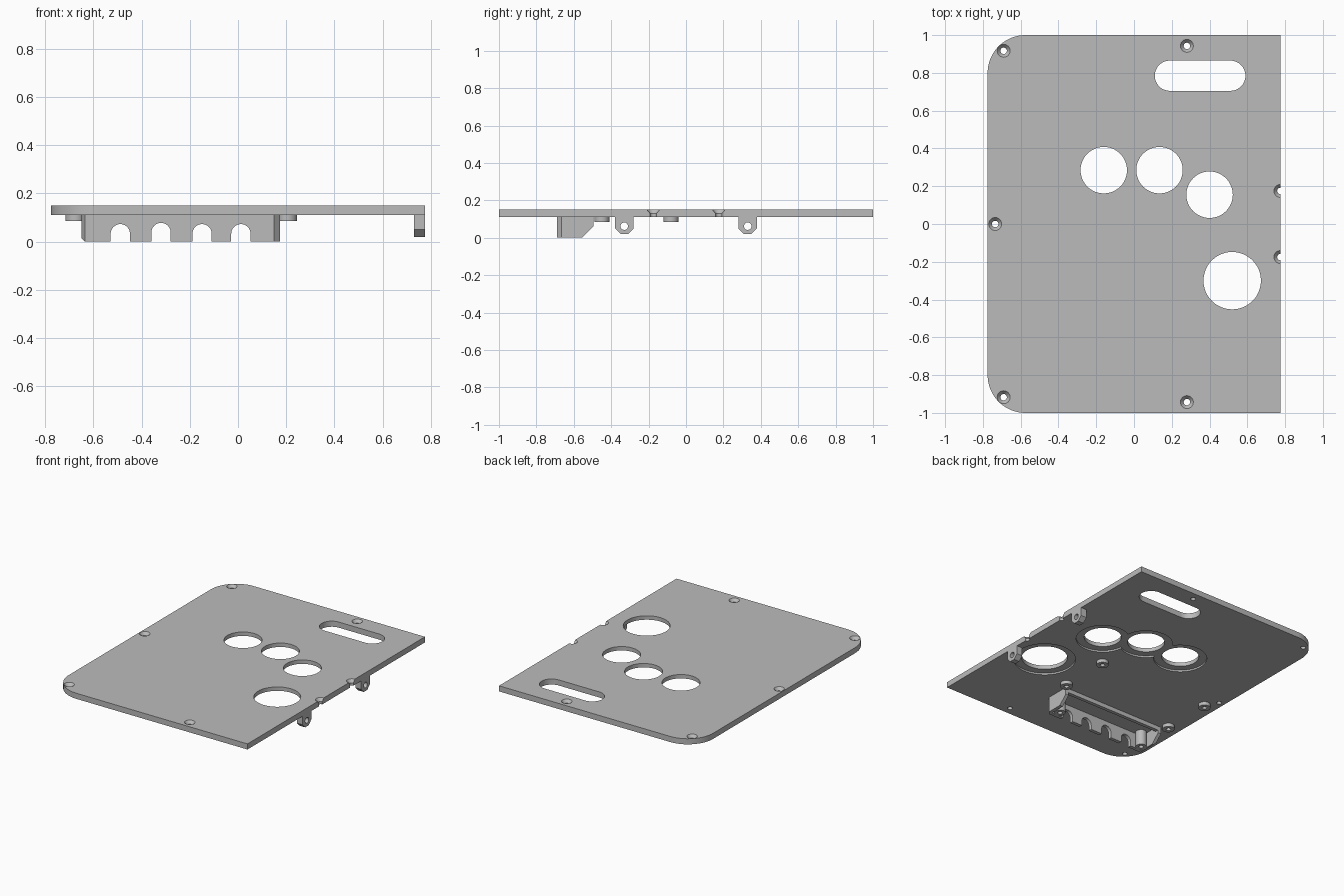
import bpy
import bmesh
from math import sin, cos, pi, radians

if "Cube" in bpy.data.objects:
    bpy.data.objects.remove(bpy.data.objects["Cube"], do_unlink=True)

grey = bpy.data.materials.new("plain grey")
grey.use_nodes = True
grey.diffuse_color = (0.5, 0.5, 0.5, 1)
grey.node_tree.nodes["Principled BSDF"].inputs["Base Color"].default_value = (0.5, 0.5, 0.5, 1)

LOW, HIGH = 0.11, 0.15      # plate underside and top
ROOT = LOW + 0.004          # hidden overlap of attached parts


def arc(cx, cy, r, start=0, end=360, n=48):
    full = end - start == 360
    steps = n if full else n + 1
    return [(cx + r * cos(radians(start + (end - start) * i / n)),
             cy + r * sin(radians(start + (end - start) * i / n))) for i in range(steps)]


def prism(name, outline, axis, a, b, outline_b=None):
    """Join an outline at a to an outline at b along the given axis."""
    def place(p, d):
        return {"x": (d, p[0], p[1]), "y": (p[0], d, p[1]), "z": (p[0], p[1], d)}[axis]
    bm = bmesh.new()
    first = [bm.verts.new(place(p, a)) for p in outline]
    last = [bm.verts.new(place(p, b)) for p in (outline_b or outline)]
    bm.faces.new(first)
    bm.faces.new(last[::-1])
    n = len(first)
    for i in range(n):
        j = (i + 1) % n
        bm.faces.new((first[i], last[i], last[j], first[j]))
    bmesh.ops.recalc_face_normals(bm, faces=bm.faces)
    mesh = bpy.data.meshes.new(name)
    bm.to_mesh(mesh)
    bm.free()
    obj = bpy.data.objects.new(name, mesh)
    bpy.context.collection.objects.link(obj)
    mesh.materials.append(grey)
    return obj


def box(x0, x1, y0, y1):
    return [(x0, y0), (x1, y0), (x1, y1), (x0, y1)]


def cut(obj, cutters):
    """Subtract the cutters, keep the result and remove the cutters."""
    for c in cutters:
        c.hide_render = True
        m = obj.modifiers.new("cut", "BOOLEAN")
        m.operation, m.solver, m.object = "DIFFERENCE", "EXACT", c
    bpy.context.view_layer.update()
    result = bpy.data.meshes.new_from_object(obj.evaluated_get(bpy.context.evaluated_depsgraph_get()))
    obj.modifiers.clear()
    obj.data = result
    for c in cutters:
        bpy.data.objects.remove(c, do_unlink=True)


def finish(obj):
    bpy.ops.object.select_all(action="DESELECT")
    obj.select_set(True)
    bpy.context.view_layer.objects.active = obj
    bpy.ops.object.shade_smooth_by_angle(angle=radians(30))


# Cover plate with two rounded corners
X = 0.775
plate = prism("cover_plate",
              [(X, -1), (X, 1)] + arc(-X + 0.2, 0.8, 0.2, 90, 180, 16)
              + arc(-X + 0.2, -0.8, 0.2, 180, 270, 16), "z", LOW, HIGH)
cutters = []

# Round openings with shallow recesses beneath
for x, y, r in [(-0.16, 0.285, 0.123), (0.135, 0.285, 0.123), (0.4, 0.155, 0.123), (0.52, -0.3, 0.152)]:
    cutters.append(prism("opening", arc(x, y, r), "z", 0, 0.2))
    cutters.append(prism("recess", arc(x, y, r + 0.053), "z", 0.05, LOW + 0.012))

# Long slot
cutters.append(prism("slot", arc(0.19, 0.785, 0.08, 90, 270, 24)
                     + arc(0.51, 0.785, 0.08, -90, 90, 24), "z", 0, 0.2))

# Countersunk screw holes
for x, y in [(-0.69, 0.917), (-0.69, -0.917), (0.28, 0.943), (0.28, -0.943),
             (-0.735, 0), (X, 0.175), (X, -0.175)]:
    cutters.append(prism("screw_hole", arc(x, y, 0.017, n=24), "z", 0, 0.2))
    cutters.append(prism("countersink", arc(x, y, 0.016, n=24), "z", LOW + 0.018,
                         HIGH + 0.002, arc(x, y, 0.036, n=24)))
cut(plate, cutters)
finish(plate)

# Hinge lugs under the straight edge
for side, y in [("front", -0.33), ("back", 0.33)]:
    w, c = 0.05, 0.03
    lug = prism(side + "_lug", [(y - w, ROOT), (y - w, 0.02 + c), (y - w + c, 0.02),
                                (y + w - c, 0.02), (y + w, 0.02 + c), (y + w, ROOT)], "x", 0.73, X)
    cut(lug, [prism("pin_hole", arc(y, 0.062, 0.02, n=24), "x", 0.7, 0.8)])
    finish(lug)

# Short standoffs around the bracket
for i, (x, y) in enumerate([(x, y) for x in (-0.675, 0.205) for y in (-0.45, -0.08)]):
    boss = prism(f"standoff_{i + 1}", arc(x, y, 0.04, n=32), "z", 0.085, ROOT)
    cut(boss, [prism("bore", arc(x, y, 0.016, n=20), "z", 0.05, 0.108)])
    finish(boss)

# Cable bracket: chamfered shell, open below and at the back
x0, x1, y0, y1 = -0.648, 0.174, -0.69, -0.495
wall = 0.025
bracket = prism("cable_bracket", [(x0 + 0.013, y0), (x1 - 0.025, y0), (x1, y0 + 0.025),
                                  (x1, y1), (x0, y1), (x0, y0 + 0.025)], "z", 0, ROOT)
cutters = [
    prism("hollow", box(x0 + wall, x1 - wall, y0 + wall, y1 - wall), "z", -0.05, 0.2),
    prism("back_gap", box(x0 + wall, x1 - wall, y1 - 0.05, y1 + 0.05), "z", -0.05, 0.08),
    prism("slope", [(y1 - 0.07, -0.01), (y1 + 0.01, -0.01), (y1 + 0.01, 0.07)], "x", -1, 1),
    prism("bottom_bevel", [(x0 - 0.01, 0.023), (x0 - 0.01, -0.01), (x0 + 0.023, -0.01)], "y", -1, 0),
]
for x in (-0.488, -0.319, -0.149, 0.012):
    top = 0.038 if x == -0.319 else 0.033
    cutters.append(prism("arch", arc(x, top, 0.04, 0, 180, 20)
                         + [(x - 0.04, -0.02), (x + 0.04, -0.02)], "y", y0 - 0.05, y0 + 0.05))
cut(bracket, cutters)
finish(bracket)

# Screw posts in the bracket corners
for side, x in [("right", -0.59), ("left", 0.11)]:
    post = prism(side + "_post", arc(x, -0.63, 0.037, n=32), "z", 0, ROOT)
    cut(post, [prism("bore", arc(x, -0.63, 0.016, n=20), "z", -0.05, 0.08)])
    finish(post)
